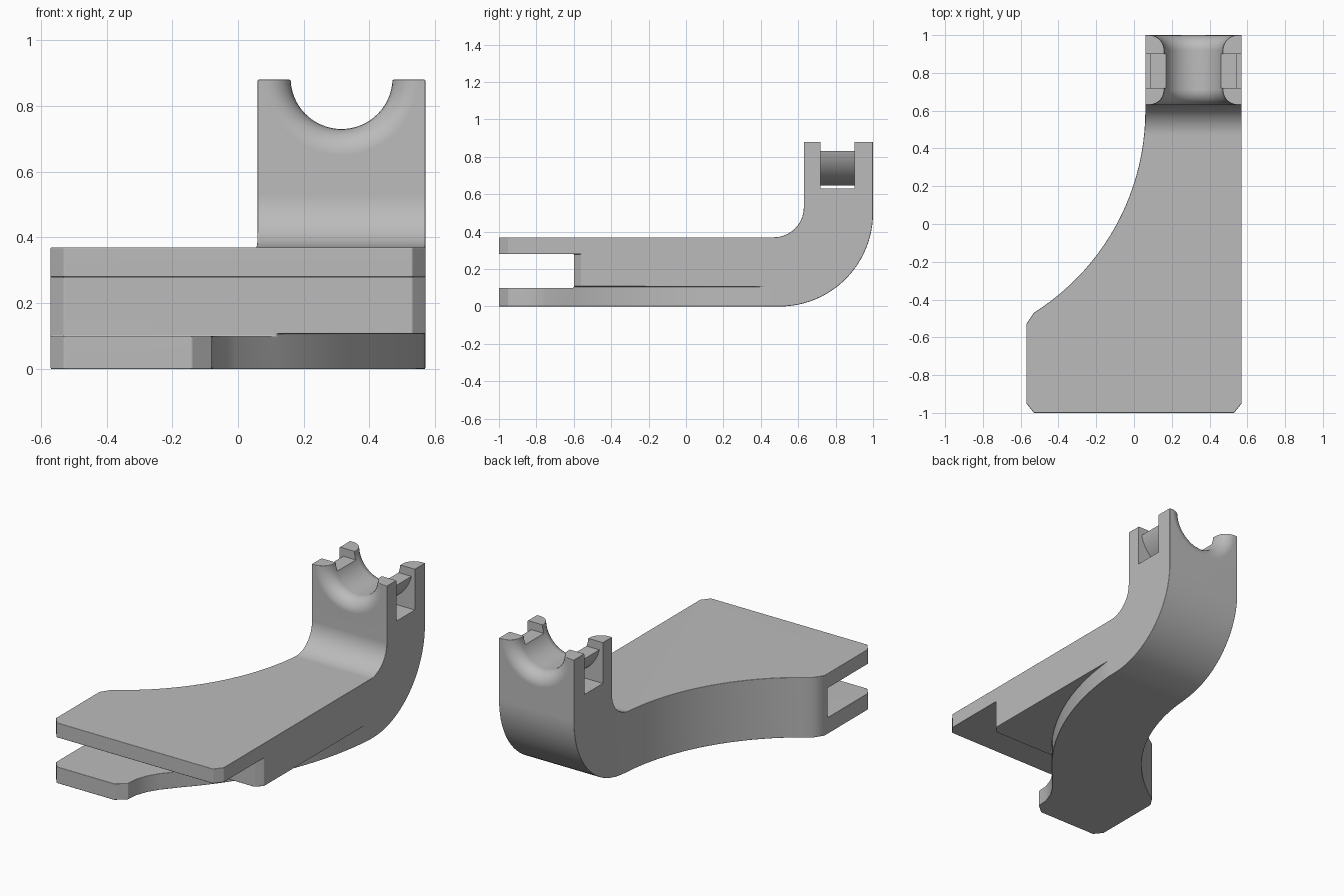
import bpy, bmesh
from math import sin, cos, pi, sqrt, asin
from mathutils import Vector

cube = bpy.data.objects.get("Cube")
if cube:
    bpy.data.objects.remove(cube, do_unlink=True)

grey = bpy.data.materials.new("matte grey")
grey.use_nodes = True
colour = (0.5, 0.5, 0.5, 1)
grey.diffuse_color = colour
grey.node_tree.nodes["Principled BSDF"].inputs["Base Color"].default_value = colour


def arc(cx, cy, r, start, end, steps):
    """Points of a circular arc, angles in radians."""
    angles = [start + (end - start) * i / steps for i in range(steps + 1)]
    return [(cx + r * cos(a), cy + r * sin(a)) for a in angles]


def finish(name, bm):
    bmesh.ops.recalc_face_normals(bm, faces=bm.faces[:])
    mesh = bpy.data.meshes.new(name)
    bm.to_mesh(mesh)
    bm.free()
    mesh.materials.append(grey)
    obj = bpy.data.objects.new(name, mesh)
    bpy.context.collection.objects.link(obj)
    return obj


def prism(name, points, axis, low, high):
    """Extrude a 2D outline along x, y or z."""
    place = {"x": lambda p: (low, p[0], p[1]),
             "y": lambda p: (p[0], low, p[1]),
             "z": lambda p: (p[0], p[1], low)}[axis]
    bm = bmesh.new()
    face = bm.faces.new([bm.verts.new(place(p)) for p in points])
    moved = bmesh.ops.extrude_face_region(bm, geom=[face])["geom"]
    step = Vector([high - low if a == axis else 0 for a in "xyz"])
    bmesh.ops.translate(bm, vec=step, verts=[v for v in moved if isinstance(v, bmesh.types.BMVert)])
    return finish(name, bm)


def box(name, x, y, z):
    return prism(name, [(x[0], y[0]), (x[1], y[0]), (x[1], y[1]), (x[0], y[1])], "z", *z)


def lathe_y(name, profile, cx, cz, sides=64):
    """Revolve (y, radius) pairs around an axis parallel to y."""
    bm = bmesh.new()
    rings = []
    for y, r in profile:
        rings.append([bm.verts.new((x, y, z)) for x, z in arc(cx, cz, r, 0, 2 * pi, sides)[:-1]])
    for a, b in zip(rings, rings[1:]):
        for i in range(sides):
            j = (i + 1) % sides
            bm.faces.new((a[i], a[j], b[j], b[i]))
    bm.faces.new(rings[0])
    bm.faces.new(rings[-1])
    return finish(name, bm)


def bake(obj):
    graph = bpy.context.evaluated_depsgraph_get()
    obj.data = bpy.data.meshes.new_from_object(obj.evaluated_get(graph))
    obj.modifiers.clear()


def combine(obj, cutter, operation="DIFFERENCE"):
    mod = obj.modifiers.new("cut", "BOOLEAN")
    mod.operation = operation
    mod.solver = "EXACT"
    mod.object = cutter
    bake(obj)
    bpy.data.objects.remove(cutter, do_unlink=True)


# Side profile: flat arm sweeping up into a post
profile = [(-1.0, 0.0)]
profile += arc(0.5, 0.5, 0.5, -pi / 2, 0, 24)
profile += [(1.0, 0.88), (0.63, 0.88)]
profile += arc(0.47, 0.53, 0.16, 0, -pi / 2, 10)
profile += [(-1.0, 0.37)]
bracket = prism("bracket", profile, "x", -0.7, 0.7)

# Plan outline: wide front, sweeping in to the post on one side
radius = 1.265
plan = [(-0.57, -0.95), (-0.53, -1.0), (0.53, -1.0), (0.57, -0.95), (0.57, 1.2), (0.06, 1.2)]
plan += arc(0.06 - radius, 0.6, radius, 0, -asin(1.07 / radius), 22)
plan += [(-0.57, -0.53)]
combine(bracket, prism("plan_outline", plan, "z", -0.2, 1.2), "INTERSECT")

# Clamp slot across the front, leaving chamfered corners on the core
half = [(0.53, -0.6), (0.575, -0.555), (0.8, -0.555), (0.8, -1.2)]
slot = half + [(-x, y) for x, y in reversed(half)]
combine(bracket, prism("front_slot", slot, "z", 0.10, 0.28))

# Curved relief that narrows the lower jaw
relief = [(-0.2, -1.06), (-0.14, -1.0), (-0.08, -0.95), (-0.075, -0.88), (-0.05, -0.81),
          (-0.01, -0.745)]
relief += arc(-1.225, 0.6, 1.8, -asin(1.24 / 1.8), -asin(0.15 / 1.8), 18)
relief += [(0.8, 0.47), (0.8, -1.06)]
combine(bracket, prism("lower_relief", relief, "z", -0.2, 0.107))

# Round cradle on the post, flared at both ends
cx, cz, mid = 0.315, 0.885, 0.815
flare = [(0.105 + 0.08 * sin(a), 0.235 - 0.08 * cos(a)) for a in [i * pi / 14 for i in range(8)]]
flare += [(0.25, 0.235)]
cradle = [(mid - d, r) for d, r in reversed(flare)] + [(mid + d, r) for d, r in flare]
combine(bracket, lathe_y("cradle", cradle, cx, cz))

# Soft edges
weld = bracket.modifiers.new("weld", "WELD")
weld.merge_threshold = 0.003
bevel = bracket.modifiers.new("soft_edges", "BEVEL")
bevel.width = 0.014
bevel.segments = 3
bevel.limit_method = "ANGLE"
bevel.angle_limit = 0.6
bake(bracket)

# Strap tunnel under the cradle, with notches between the horns
ring = lathe_y("ring", [(0.5, 0.238), (1.1, 0.238)], cx, cz)
combine(ring, box("ring_trim", (-0.2, 0.9), (0.4, 1.2), (0.83, 1.4)))
tunnel = box("strap_tunnel", (-0.1, 0.8), (0.72, 0.90), (0.63, 1.2))
combine(tunnel, ring)
combine(bracket, tunnel)

# Smooth shading with crisp flats
bpy.ops.object.select_all(action="DESELECT")
bracket.select_set(True)
bpy.context.view_layer.objects.active = bracket
bpy.ops.object.shade_smooth_by_angle(angle=0.6)
normals = bracket.modifiers.new("flat_normals", "WEIGHTED_NORMAL")
normals.keep_sharp = True
